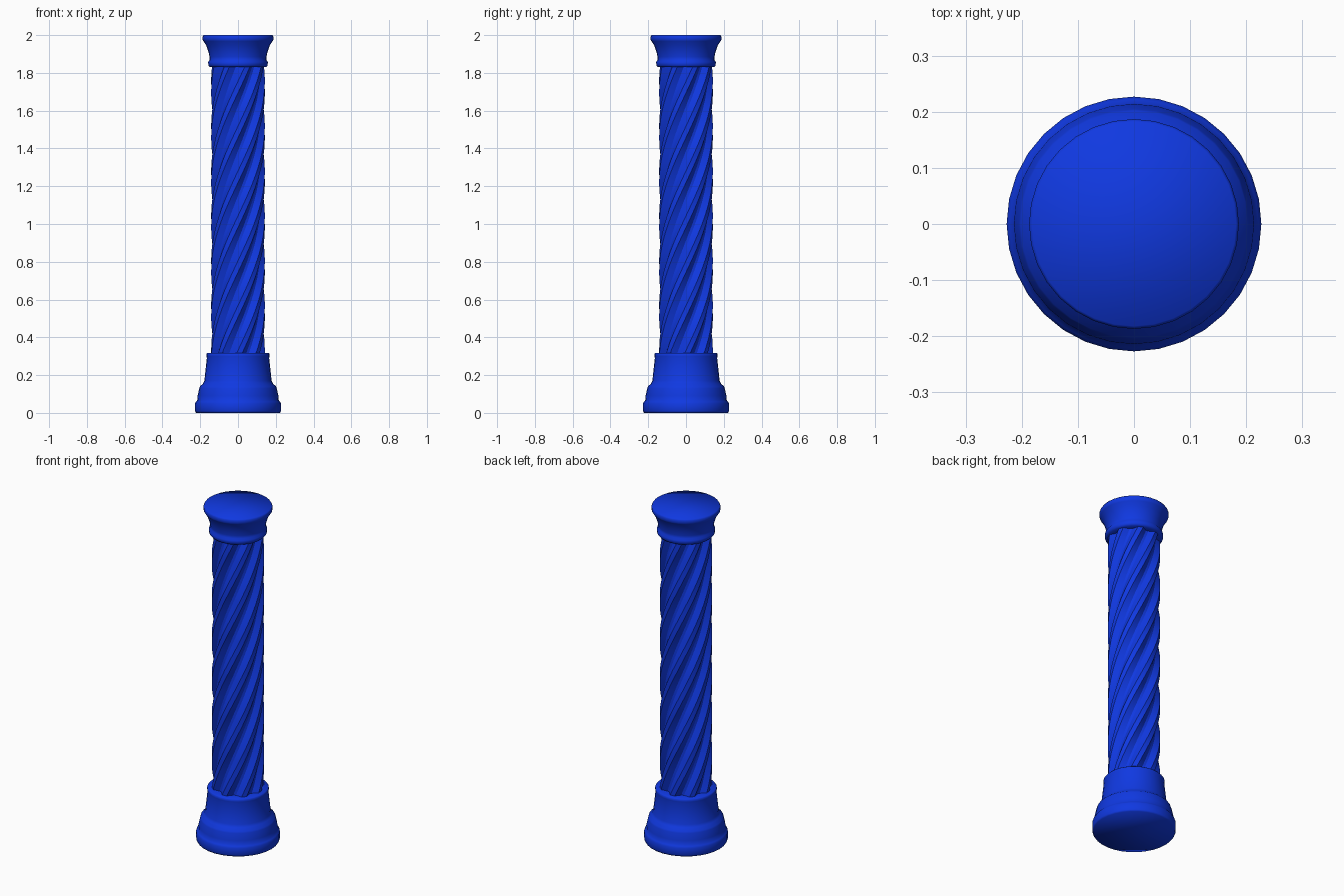
import bpy, bmesh
from math import sin, cos, pi, radians

if "Cube" in bpy.data.objects:
    bpy.data.objects.remove(bpy.data.objects["Cube"])

mat = bpy.data.materials.new("blue")
mat.diffuse_color = (0.005, 0.04, 0.75, 1)
mat.use_nodes = True
mat.node_tree.nodes["Principled BSDF"].inputs["Base Color"].default_value = mat.diffuse_color

def loft(name, rings, angle):
    """Skin a stack of closed rings and cap both ends."""
    bm = bmesh.new()
    loops = [[bm.verts.new(p) for p in ring] for ring in rings]
    n = len(loops[0])
    for a, b in zip(loops, loops[1:]):
        for i in range(n):
            j = (i + 1) % n
            bm.faces.new((a[i], a[j], b[j], b[i]))
    bm.faces.new(loops[0][::-1])
    bm.faces.new(loops[-1])
    me = bpy.data.meshes.new(name)
    bm.to_mesh(me)
    bm.free()
    me.materials.append(mat)
    ob = bpy.data.objects.new(name, me)
    bpy.context.collection.objects.link(ob)
    bpy.ops.object.select_all(action='DESELECT')
    ob.select_set(True)
    bpy.context.view_layer.objects.active = ob
    bpy.ops.object.shade_smooth_by_angle(angle=radians(angle))

def turned(name, profile, sides=32):
    loft(name, [[(r * cos(2 * pi * i / sides), r * sin(2 * pi * i / sides), z)
                 for i in range(sides)] for r, z in profile], 120)

# Stepped round foot
turned("base", [(0.222, 0), (0.227, 0.01), (0.227, 0.05), (0.222, 0.06), (0.215, 0.068),
                (0.214, 0.09), (0.205, 0.13), (0.202, 0.14), (0.185, 0.155), (0.178, 0.17),
                (0.165, 0.29), (0.167, 0.30), (0.167, 0.312), (0.162, 0.317), (0.11, 0.317)])

# Flared top with a bead at its neck
turned("capital", [(0.11, 1.83), (0.148, 1.83), (0.157, 1.84), (0.158, 1.858), (0.150, 1.868),
                   (0.151, 1.885), (0.156, 1.91), (0.168, 1.945), (0.183, 1.968), (0.187, 1.975),
                   (0.187, 1.992), (0.182, 2.0)])

# Twisted shaft with eight raised spiral ribs
z0, z1, steps, ribs = 0.30, 1.84, 48, 8
section = [(-0.42, 0.118), (-0.13, 0.142), (0.13, 0.142), (0.42, 0.118)]
rings = []
for s in range(steps + 1):
    t = s / steps
    z = z0 + (z1 - z0) * t
    ring = []
    for k in range(ribs):
        for f, r in section:
            a = 2 * pi * ((k + f) / ribs + (z - z0) / 1.9)
            ring.append((r * cos(a), r * sin(a), z))
    rings.append(ring)
loft("twisted_shaft", rings, 25)
